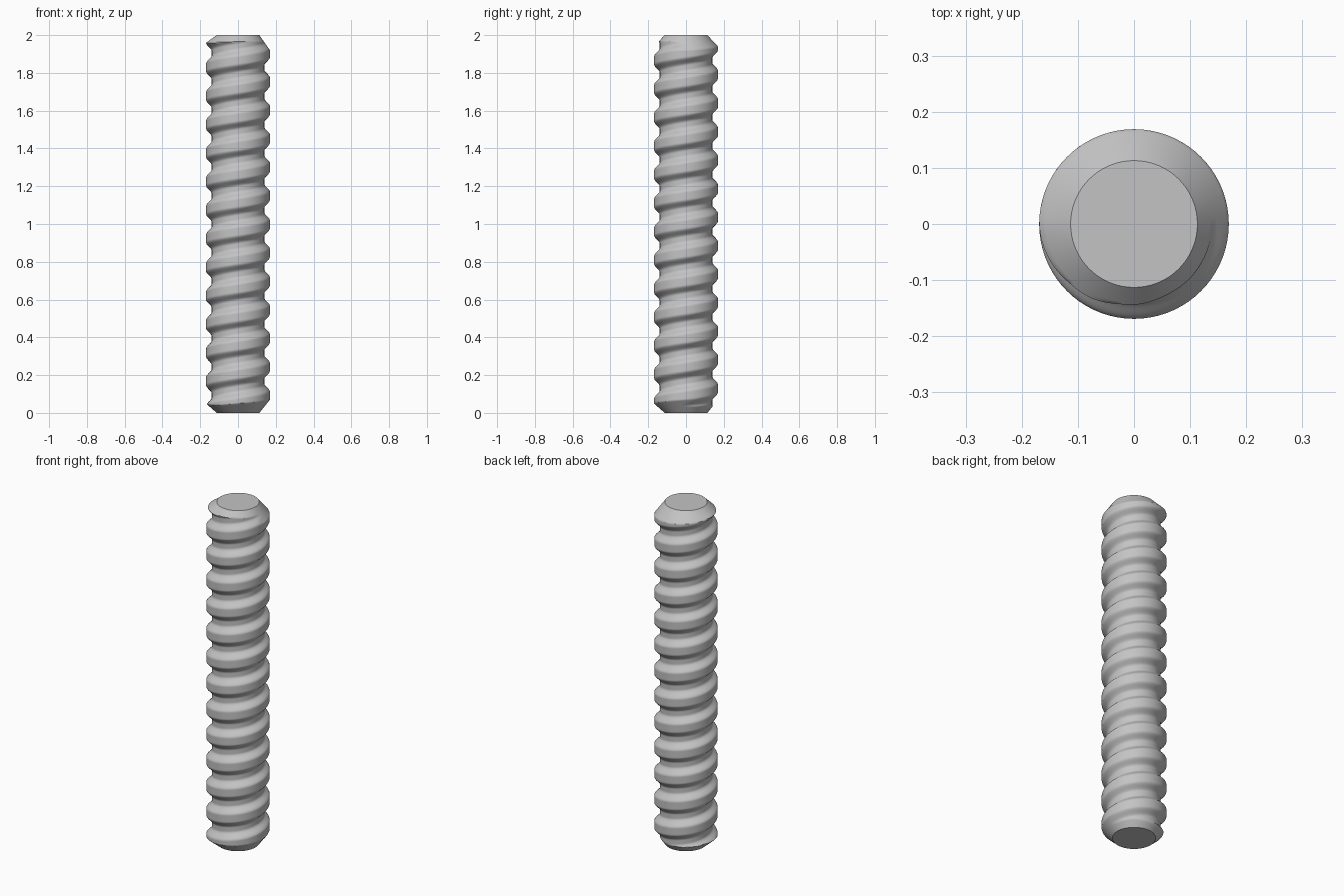
import bpy, bmesh, math

if "Cube" in bpy.data.objects:
    bpy.data.objects.remove(bpy.data.objects["Cube"], do_unlink=True)

LENGTH = 2.0
PITCH = 0.151
CREST_R, ROOT_R, END_R = 0.169, 0.139, 0.113
PHASE = 0.092          # height of the first crest on the +x side
SIDES, ROWS = 72, 424
TAU = math.tau


def thread_radius(angle, z):
    """Rounded trapezoid thread, right handed."""
    d = (z - PHASE - PITCH * angle / TAU) % PITCH
    d = min(d, PITCH - d)
    t = min(max((d - 0.02) / 0.043, 0), 1)
    t = t * t * (3 - 2 * t)
    return CREST_R + (ROOT_R - CREST_R) * t


def chamfer_radius(angle, depth):
    """Sloping end whose height changes around the rod."""
    turn = abs(angle % TAU - math.pi) / math.pi
    height = 0.04 + 0.04 * turn
    return END_R + (CREST_R - END_R) * depth / height


def rod_radius(angle, z):
    return min(thread_radius(angle, z),
               chamfer_radius(angle, LENGTH - z),
               chamfer_radius(math.pi / 4 - angle, z))


# Threaded shaft with tapered ends
bm = bmesh.new()
rings = []
for j in range(ROWS + 1):
    z = LENGTH * j / ROWS
    ring = []
    for i in range(SIDES):
        a = TAU * i / SIDES
        r = rod_radius(a, z)
        ring.append(bm.verts.new((r * math.cos(a), r * math.sin(a), z)))
    rings.append(ring)
for low, high in zip(rings, rings[1:]):
    for i in range(SIDES):
        k = (i + 1) % SIDES
        bm.faces.new((low[i], low[k], high[k], high[i]))

# Flat end discs
bm.faces.new(rings[-1])
bm.faces.new(rings[0][::-1])

mesh = bpy.data.meshes.new("threaded_rod")
bm.to_mesh(mesh)
bm.free()
rod = bpy.data.objects.new("threaded_rod", mesh)
bpy.context.collection.objects.link(rod)

# Plain grey metal
color = (0.55, 0.55, 0.55, 1)
mat = bpy.data.materials.new("grey_metal")
mat.use_nodes = True
mat.diffuse_color = color
mat.node_tree.nodes["Principled BSDF"].inputs["Base Color"].default_value = color
mesh.materials.append(mat)

bpy.ops.object.select_all(action="DESELECT")
rod.select_set(True)
bpy.context.view_layer.objects.active = rod
bpy.ops.object.shade_smooth_by_angle(angle=math.radians(35))
